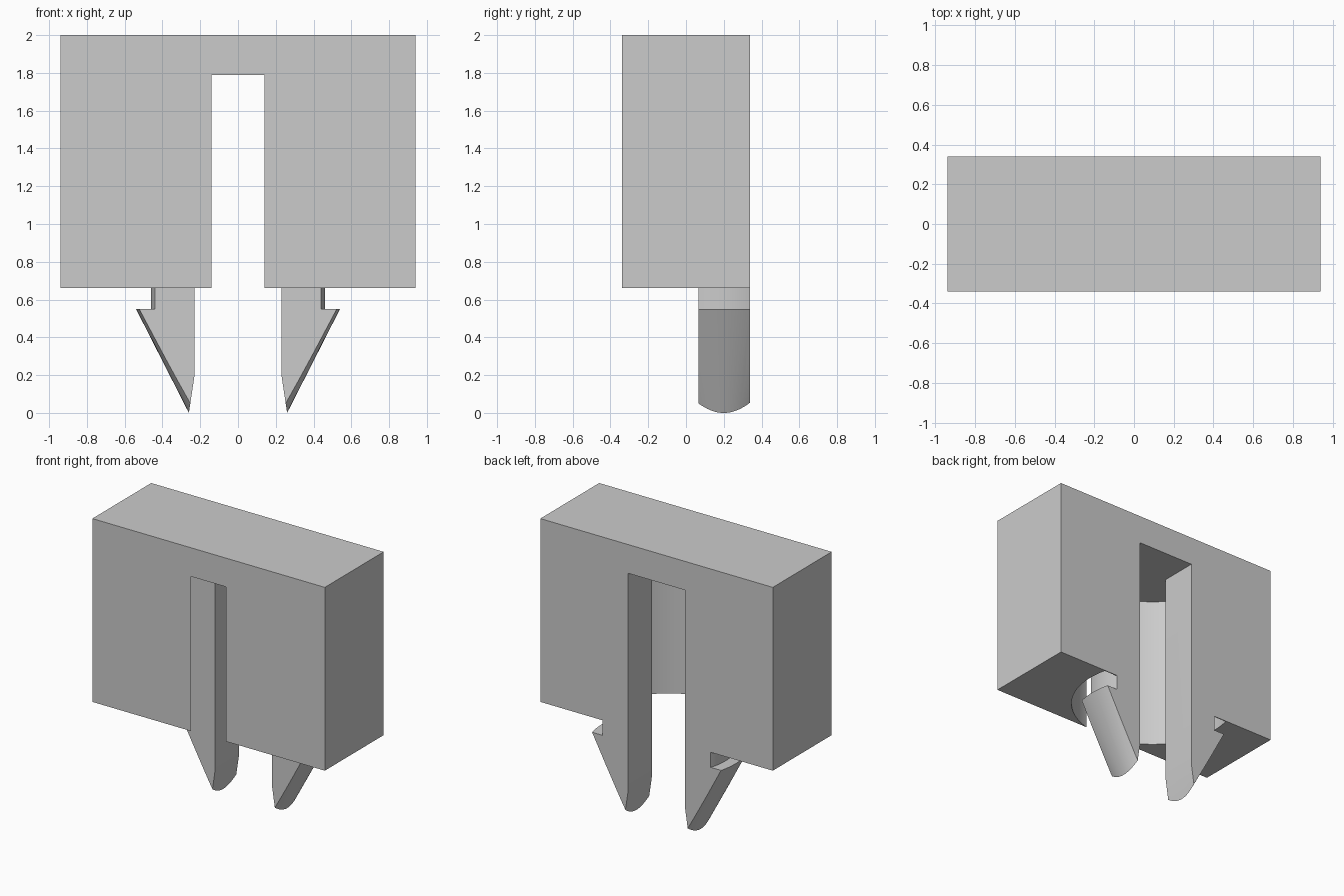
import bpy, bmesh, math
from mathutils import Matrix

cube = bpy.data.objects.get("Cube")
if cube:
    bpy.data.objects.remove(cube, do_unlink=True)

PIN_Y = 0.2        # axis of the round snap pin
FRONT, BACK = 0.065, 0.34
BASE, CEILING, TOP = 0.66, 1.79, 2.0

grey = bpy.data.materials.new("light grey plastic")
grey.use_nodes = True
grey.diffuse_color = (0.6, 0.6, 0.6, 1)
grey.node_tree.nodes["Principled BSDF"].inputs["Base Color"].default_value = (0.6, 0.6, 0.6, 1)


def finish(name, bm):
    bmesh.ops.recalc_face_normals(bm, faces=bm.faces)
    mesh = bpy.data.meshes.new(name)
    bm.to_mesh(mesh)
    bm.free()
    mesh.materials.append(grey)
    obj = bpy.data.objects.new(name, mesh)
    bpy.context.collection.objects.link(obj)
    return obj


def prism(name, outline, y0, y1):
    """Extrude an x-z outline from y0 to y1."""
    bm = bmesh.new()
    face = bm.faces.new([bm.verts.new((x, y0, z)) for x, z in outline])
    new = bmesh.ops.extrude_face_region(bm, geom=[face])["geom"]
    verts = [v for v in new if isinstance(v, bmesh.types.BMVert)]
    bmesh.ops.translate(bm, verts=verts, vec=(0, y1 - y0, 0))
    return finish(name, bm)


def block(name, x, y0, y1, z0, z1):
    return prism(name, [(-x, z0), (x, z0), (x, z1), (-x, z1)], y0, y1)


def lathe(name, profile, steps=96):
    """Stack rings of (radius, z) around the pin axis."""
    bm = bmesh.new()
    rings = []
    for r, z in profile:
        ring = bmesh.ops.create_circle(bm, segments=steps, radius=r,
                                       matrix=Matrix.Translation((0, PIN_Y, z)))
        rings.append(ring["verts"])
    for a, b in zip(rings, rings[1:]):
        for i in range(steps):
            j = (i + 1) % steps
            bm.faces.new((a[i], a[j], b[j], b[i]))
    bm.faces.new(rings[0])
    bm.faces.new(rings[-1])
    return finish(name, bm)


def boolean(target, tool, operation):
    mod = target.modifiers.new("cut", 'BOOLEAN')
    mod.operation, mod.solver, mod.object = operation, 'EXACT', tool
    graph = bpy.context.evaluated_depsgraph_get()
    mesh = bpy.data.meshes.new_from_object(target.evaluated_get(graph))
    target.modifiers.clear()
    target.data = mesh
    bpy.data.objects.remove(tool, do_unlink=True)


# Housing with a round cavity that breaks through the front as a slot
housing = block("housing", 0.94, -0.34, BACK, BASE, TOP)
cavity = lathe("cavity", [(0.558, 0.5), (0.558, CEILING)])
boolean(cavity, block("back_limit", 1, -1, BACK - 0.006, 0, 3), 'INTERSECT')
boolean(housing, cavity, 'DIFFERENCE')
boolean(housing, block("back_slot", 0.23, 0.25, 0.5, 0.5, CEILING), 'DIFFERENCE')

# Two barbed snap legs cut from one turned pin
for side, label in ((1, "left"), (-1, "right")):
    leg = lathe(label + "_snap_leg", [(0.25, -0.02), (0.54, 0.55), (0.46, 0.55), (0.46, 1.85)])
    shape = [(0.26, 0), (0.23, 0.2), (0.23, 1.82), (0.7, 1.82), (0.7, 0)]
    boolean(leg, prism("leg_shape", [(side * x, z) for x, z in shape], FRONT, BACK), 'INTERSECT')
    boolean(housing, leg, 'UNION')
housing.name = "housing_with_snap_legs"

bpy.ops.object.select_all(action='DESELECT')
housing.select_set(True)
bpy.context.view_layer.objects.active = housing
bpy.ops.object.shade_smooth_by_angle(angle=math.radians(25))
